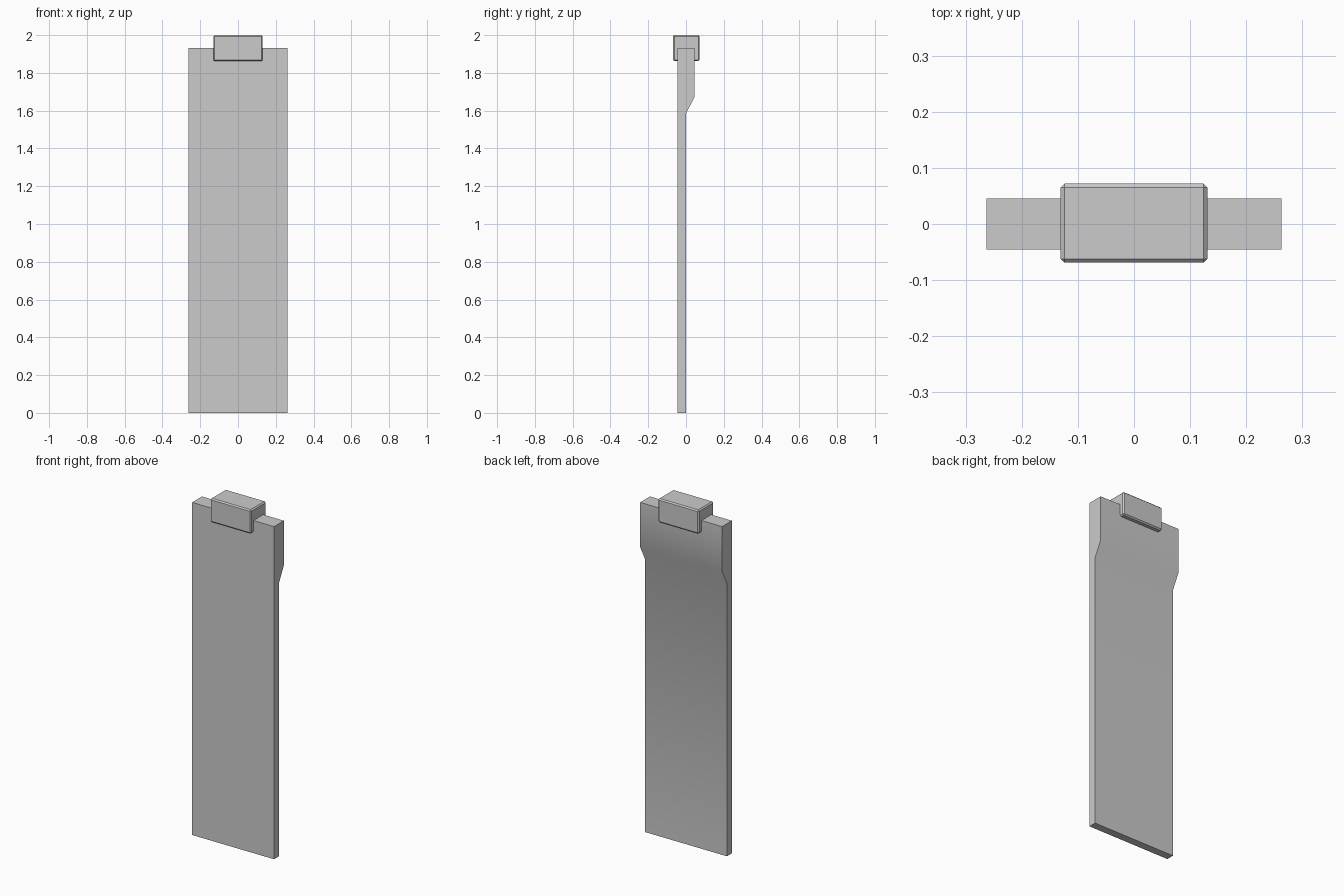
import bpy, bmesh
from math import radians

if "Cube" in bpy.data.objects:
    bpy.data.objects.remove(bpy.data.objects["Cube"])


def add_object(name, bm):
    bmesh.ops.recalc_face_normals(bm, faces=bm.faces)
    mesh = bpy.data.meshes.new(name)
    bm.to_mesh(mesh)
    bm.free()
    obj = bpy.data.objects.new(name, mesh)
    bpy.context.collection.objects.link(obj)
    return obj


# Long flat panel: side profile (y, z) with a thicker head, extruded across x
HALF_WIDTH = 0.263
profile = [(-0.045, 0), (0, 0), (0, 1.585), (0.045, 1.672),
           (0.045, 1.932), (-0.045, 1.932)]
bm = bmesh.new()
face = bm.faces.new([bm.verts.new((-HALF_WIDTH, y, z)) for y, z in profile])
side = bmesh.ops.extrude_face_region(bm, geom=[face])
bmesh.ops.translate(bm, vec=(2 * HALF_WIDTH, 0, 0),
                    verts=[g for g in side["geom"] if isinstance(g, bmesh.types.BMVert)])
panel = add_object("panel", bm)
bpy.context.view_layer.objects.active = panel
panel.select_set(True)
bpy.ops.object.shade_smooth_by_angle(angle=radians(30))

# Chamfered clip block straddling the top edge
bm = bmesh.new()
bmesh.ops.create_cube(bm, size=1)
bmesh.ops.scale(bm, vec=(0.262, 0.141, 0.138), verts=bm.verts)
bmesh.ops.translate(bm, vec=(0, 0.0015, 1.931), verts=bm.verts)
bmesh.ops.bevel(bm, geom=bm.edges[:], offset=0.007, segments=1, affect="EDGES")
add_object("top_clip", bm)
